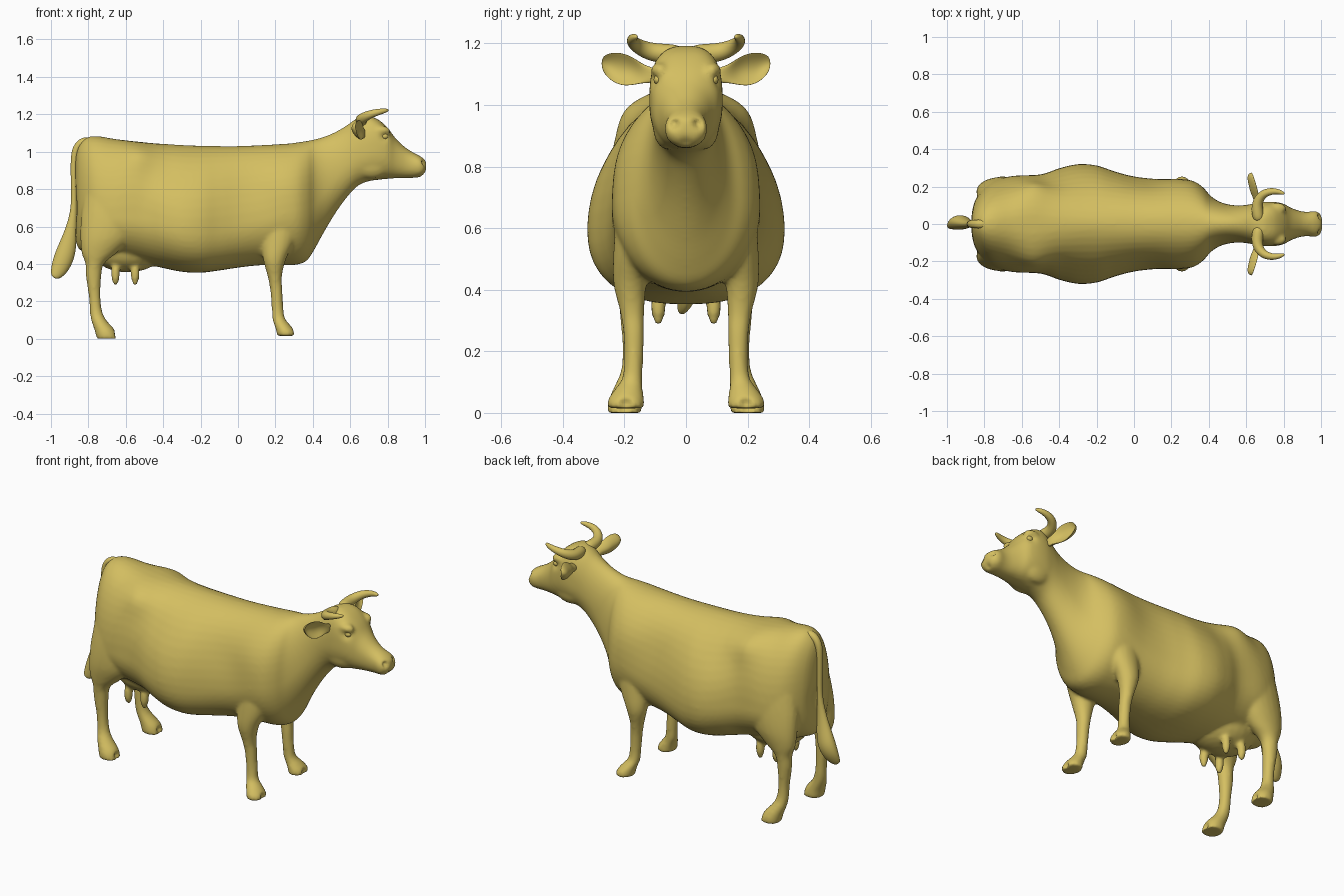
import bpy, bmesh, math
from mathutils import Vector

hide = bpy.data.materials.new("tan_hide")
hide.diffuse_color = (0.66, 0.52, 0.12, 1)


def spow(v, e):
    return math.copysign(abs(v) ** e, v)


def bell(x, centre, width):
    return math.exp(-((x - centre) / width) ** 2)


def smooth_path(rows, steps=4):
    """Catmull-Rom points through rows of numbers."""
    out = []
    for i in range(len(rows) - 1):
        quad = [rows[max(i - 1, 0)], rows[i], rows[i + 1], rows[min(i + 2, len(rows) - 1)]]
        for k in range(steps):
            t = k / steps
            out.append([b + .5 * t * (c - a + t * (2 * a - 5 * b + 4 * c - d + t * (3 * (b - c) + d - a)))
                        for a, b, c, d in zip(*quad)])
    return out + [list(rows[-1])]


def ellipse(c, u, v, n=20, cup=0.0):
    """Ring around c with half axes u and v; cup bends it along v."""
    c, u, v = Vector(c), Vector(u), Vector(v)
    ring = []
    for i in range(n):
        a = 2 * math.pi * i / n
        bend = v.normalized() * cup * math.sin(a) ** 2
        ring.append(c + u * math.cos(a) + v * math.sin(a) - bend)
    return ring


def loft(bm, rings):
    """Skin a row of rings and cap both ends."""
    rows = [[bm.verts.new(p) for p in r] for r in rings]
    n = len(rows[0])
    for a, b in zip(rows, rows[1:]):
        for i in range(n):
            j = (i + 1) % n
            bm.faces.new((a[i], a[j], b[j], b[i]))
    bm.faces.new(rows[0])
    bm.faces.new(rows[-1])


def ball(bm, c, r):
    vs = bmesh.ops.create_uvsphere(bm, u_segments=24, v_segments=14, radius=1)["verts"]
    for v in vs:
        v.co = Vector([c[k] + v.co[k] * r[k] for k in range(3)])


def finish(bm, name, subdiv=0):
    bmesh.ops.recalc_face_normals(bm, faces=bm.faces)
    me = bpy.data.meshes.new(name)
    bm.to_mesh(me)
    bm.free()
    ob = bpy.data.objects.new(name, me)
    bpy.context.collection.objects.link(ob)
    me.materials.append(hide)
    if subdiv:
        ob.modifiers.new("round", "SUBSURF").levels = subdiv
        ob.modifiers["round"].render_levels = subdiv
    me.shade_smooth()
    return ob


# Torso, neck and head: x, top, bottom, widest height, half width
torso = [
    (-.868, .97, .53, .72, .06), (-.852, 1.03, .48, .70, .12), (-.81, 1.075, .46, .67, .185),
    (-.75, 1.083, .44, .65, .23), (-.65, 1.067, .43, .64, .257), (-.5, 1.05, .40, .63, .265),
    (-.4, 1.042, .378, .61, .298), (-.3, 1.036, .358, .60, .32), (-.2, 1.032, .353, .60, .313),
    (-.1, 1.03, .365, .60, .28), (0, 1.03, .38, .61, .255), (.12, 1.035, .393, .63, .242),
    (.25, 1.042, .393, .67, .24), (.32, 1.05, .397, .68, .228), (.37, 1.058, .42, .69, .195),
    (.41, 1.066, .48, .71, .15), (.46, 1.08, .57, .78, .118), (.52, 1.105, .67, .86, .102),
    (.58, 1.14, .753, .93, .10), (.635, 1.178, .813, .98, .108), (.69, 1.193, .84, 1.0, .118),
    (.75, 1.172, .85, 1.01, .118), (.80, 1.128, .855, 1.0, .108), (.84, 1.075, .858, .97, .086),
    (.89, 1.027, .859, .945, .069), (.93, 1.0, .86, .93, .065), (.968, .98, .863, .925, .07),
    (.993, .963, .875, .92, .058), (1.006, .948, .895, .92, .035)]
bm = bmesh.new()
rings = []
for x, top, bot, mid, w in smooth_path(torso):
    # Squareness of the upper and lower half varies along the back
    e_top = .97 + .13 * bell(x, -.25, .15) - .17 * bell(x, -.55, .1) - .3 * bell(x, .73, .09)
    e_bot = 1.0 - .2 * bell(x, -.18, .22) - .15 * bell(x, .85, .2)
    ring = []
    for i in range(48):
        a = 2 * math.pi * i / 48
        c, s = math.cos(a), math.sin(a)
        h, e = (top - mid, e_top) if s > 0 else (mid - bot, e_bot)
        ring.append(Vector((x, w * spow(c, e), mid + h * spow(s, e))))
    rings.append(ring)
loft(bm, rings)

# Legs: x, y, z, half length, half width
front_leg = [
    (.23, .13, .82, .10, .07), (.225, .155, .65, .11, .07), (.212, .172, .52, .088, .064),
    (.195, .182, .42, .06, .054), (.197, .175, .33, .038, .04), (.205, .17, .26, .033, .034),
    (.211, .17, .17, .031, .031), (.217, .175, .11, .034, .034), (.236, .187, .075, .042, .047),
    (.255, .195, .04, .05, .06), (.258, .195, .015, .05, .06)]
hind_leg = [
    (-.66, .14, .80, .16, .09), (-.675, .16, .65, .165, .09), (-.705, .175, .54, .138, .077),
    (-.742, .18, .46, .095, .058), (-.766, .18, .40, .05, .044), (-.772, .178, .33, .041, .038),
    (-.766, .175, .22, .031, .032), (-.758, .178, .14, .034, .033), (-.742, .187, .095, .042, .042),
    (-.712, .197, .045, .055, .054), (-.70, .2, .0, .056, .059)]
for side in (1, -1):
    for leg in (front_leg, hind_leg):
        loft(bm, [ellipse((x, side * y, z), (l, 0, 0), (0, w, 0)) for x, y, z, l, w in smooth_path(leg)])

# Udder with teats
ball(bm, (-.59, 0, .47), (.19, .15, .115))
for side in (1, -1):
    for x in (-.655, -.55):
        ball(bm, (x, side * .09, .348), (.024, .024, .064))

# Brow ridges and jaws
for side in (1, -1):
    ball(bm, (.765, side * .083, 1.11), (.05, .032, .03))
    ball(bm, (.715, side * .06, .935), (.10, .048, .08))

# Fuse into one skin
body = finish(bm, "body")
m = body.modifiers.new("fuse", "REMESH")
m.mode, m.voxel_size, m.use_smooth_shade = "VOXEL", .01, True
m = body.modifiers.new("soften", "SMOOTH")
m.factor, m.iterations = .5, 7
bpy.context.view_layer.objects.active = body
for name in ("fuse", "soften"):
    bpy.ops.object.modifier_apply(modifier=name)

# Sculpted hip bones, flank and shoulder hollows, eye sockets, nostrils, cloven hooves
dabs = [
    ((-.52, .17, .98), .09, (0, .022, .004)), ((-.38, .24, .88), .12, (0, -.012, 0)),
    ((.06, .23, .80), .13, (0, -.008, 0)), ((.22, .20, .85), .12, (0, .008, 0)),
    ((.785, .108, 1.08), .022, (0, -.010, 0)), ((.995, .038, .938), .014, (-.022, -.004, 0)),
    ((.99, .0, .885), .016, (-.012, 0, 0)), ((.31, .195, .03), .018, (-.02, 0, 0)),
    ((-.645, .2, .02), .018, (-.02, 0, 0)), ((-.87, 0, .70), .06, (.02, 0, 0))]
for v in body.data.vertices:
    side = 1 if v.co.y >= 0 else -1
    p = Vector((v.co.x, abs(v.co.y), v.co.z))
    for c, r, push in dabs:
        d = (p - Vector(c)).length / r
        if d < 3:
            v.co += Vector((push[0], push[1] * side, push[2])) * math.exp(-d * d)
    v.co.z = max(v.co.z, 0)
body.data.shade_smooth()

# Horns, ears and eyes
horn = [(.67, .01, 1.165, .031), (.658, .07, 1.166, .034), (.66, .125, 1.174, .030),
        (.695, .168, 1.197, .024), (.75, .178, 1.213, .018), (.79, .168, 1.22, .012), (.805, .16, 1.223, .005)]
ear = [(.672, .09, 1.095, .024, .022), (.668, .135, 1.10, .028, .018), (.665, .17, 1.11, .046, .012),
       (.655, .21, 1.116, .056, .009), (.642, .25, 1.126, .045, .007), (.632, .275, 1.135, .02, .005)]
for side, label in ((1, "left"), (-1, "right")):
    pts = [Vector((x, side * y, z)) for x, y, z, r in horn]
    bm = bmesh.new()
    rings = []
    for i, p in enumerate(pts):
        t = (pts[min(i + 1, len(pts) - 1)] - pts[max(i - 1, 0)]).normalized()
        u = t.cross(Vector((0, 0, 1))).normalized()
        rings.append(ellipse(p, u * horn[i][3], u.cross(t) * horn[i][3], 12))
    loft(bm, rings)
    finish(bm, label + "_horn", 2)
    bm = bmesh.new()
    loft(bm, [ellipse((x, side * y, z), (0, 0, h), (t, 0, 0), 16, .034 if 1 < i < 5 else .01)
              for i, (x, y, z, h, t) in enumerate(ear)])
    finish(bm, label + "_ear", 2)
    bm = bmesh.new()
    ball(bm, (.785, side * .091, 1.082), (.018, .014, .015))
    finish(bm, label + "_eye")

# Tail with tuft: x, y, z, half depth, half width
tail = [
    (-.78, 0, 1.055, .02, .025), (-.83, 0, 1.06, .024, .024), (-.868, 0, 1.02, .022, .022),
    (-.88, 0, .95, .017, .019), (-.878, 0, .80, .015, .016), (-.876, 0, .70, .016, .016),
    (-.89, 0, .60, .027, .02), (-.907, .005, .51, .047, .032), (-.928, .01, .44, .056, .042),
    (-.95, .005, .385, .05, .036), (-.968, -.005, .35, .038, .024), (-.985, -.015, .325, .018, .012)]
bm = bmesh.new()
rings = []
for i, (x, y, z, d, w) in enumerate(tail):
    a, b = tail[max(i - 1, 0)], tail[min(i + 1, len(tail) - 1)]
    t = Vector((b[0] - a[0], 0, b[2] - a[2])).normalized()
    rings.append(ellipse((x, y, z), Vector((t.z, 0, -t.x)) * d, (0, w, 0), 14))
loft(bm, rings)
finish(bm, "tail", 2)
